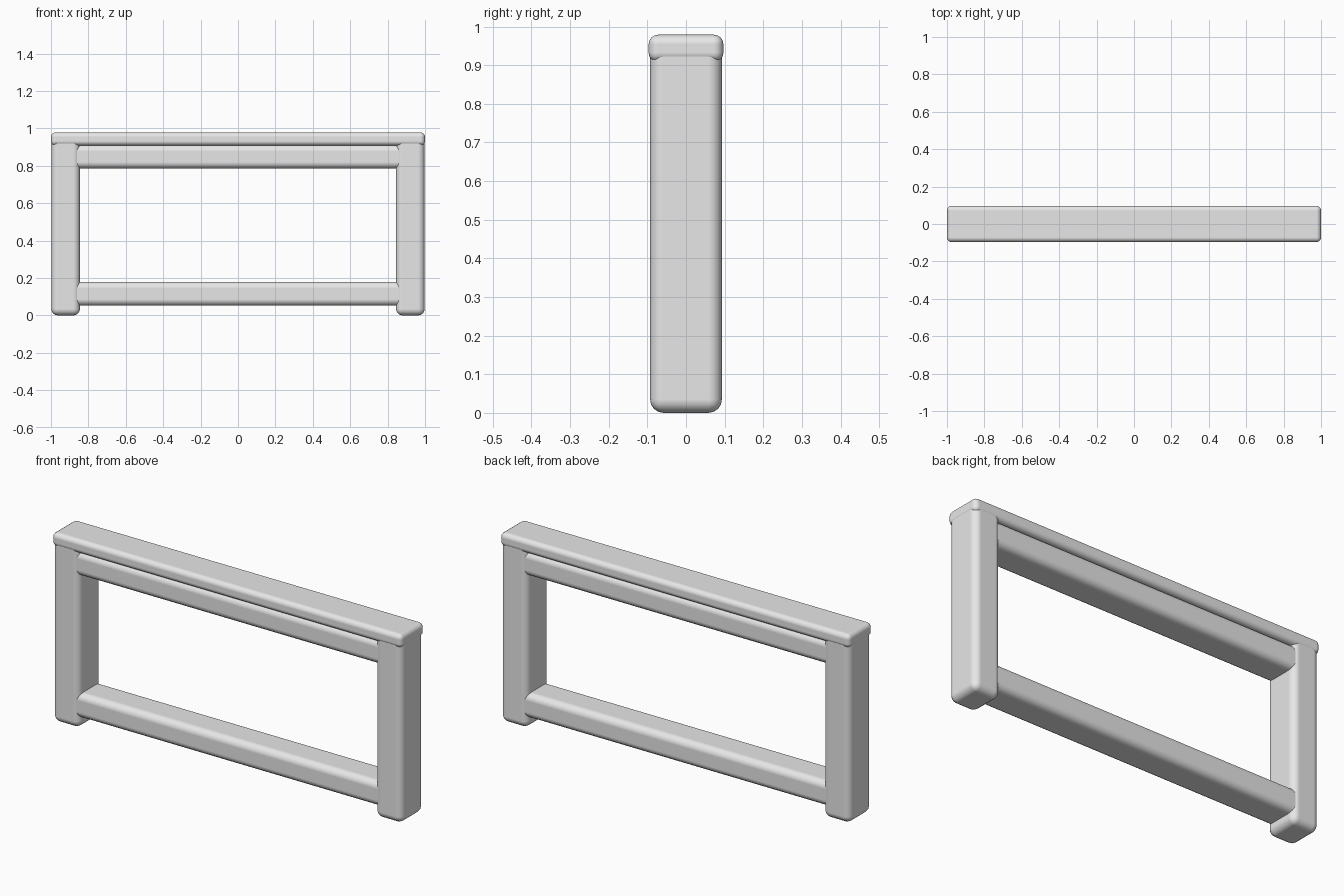
import bpy
import bmesh
from mathutils import Matrix, Vector

cube = bpy.data.objects.get("Cube")
if cube:
    bpy.data.objects.remove(cube, do_unlink=True)

# Single plain grey finish
GREY = (0.8, 0.8, 0.8, 1)
grey = bpy.data.materials.new("plain grey")
grey.use_nodes = True
grey.diffuse_color = GREY
grey.node_tree.nodes["Principled BSDF"].inputs["Base Color"].default_value = GREY


def rounded_bar(name, low, high, radius):
    """Box between two corners with rounded edges and smooth shading."""
    low, high = Vector(low), Vector(high)
    bm = bmesh.new()
    bmesh.ops.create_cube(bm, size=1, matrix=Matrix.LocRotScale(None, None, high - low))
    mesh = bpy.data.meshes.new(name)
    bm.to_mesh(mesh)
    bm.free()
    mesh.materials.append(grey)
    mesh.shade_smooth()
    bar = bpy.data.objects.new(name, mesh)
    bar.location = (low + high) / 2
    bpy.context.collection.objects.link(bar)
    bevel = bar.modifiers.new("rounded edges", "BEVEL")
    bevel.width = radius
    bevel.segments = 4
    bevel.limit_method = "NONE"
    bevel.harden_normals = True
    return bar


# Upright legs
for name, side in (("left_leg", 1), ("right_leg", -1)):
    inner, outer = sorted((side * 0.845, side * 0.998))
    rounded_bar(name, (inner, -0.093, 0), (outer, 0.093, 0.955), 0.035)

# Top board capping both legs
rounded_bar("top_board", (-1, -0.097, 0.908), (1, 0.097, 0.979), 0.025)

# Cross rails let into the legs
for name, bottom, top in (("upper_rail", 0.785, 0.912), ("lower_rail", 0.052, 0.18)):
    rounded_bar(name, (-0.9, -0.087, bottom), (0.9, 0.087, top), 0.035)
